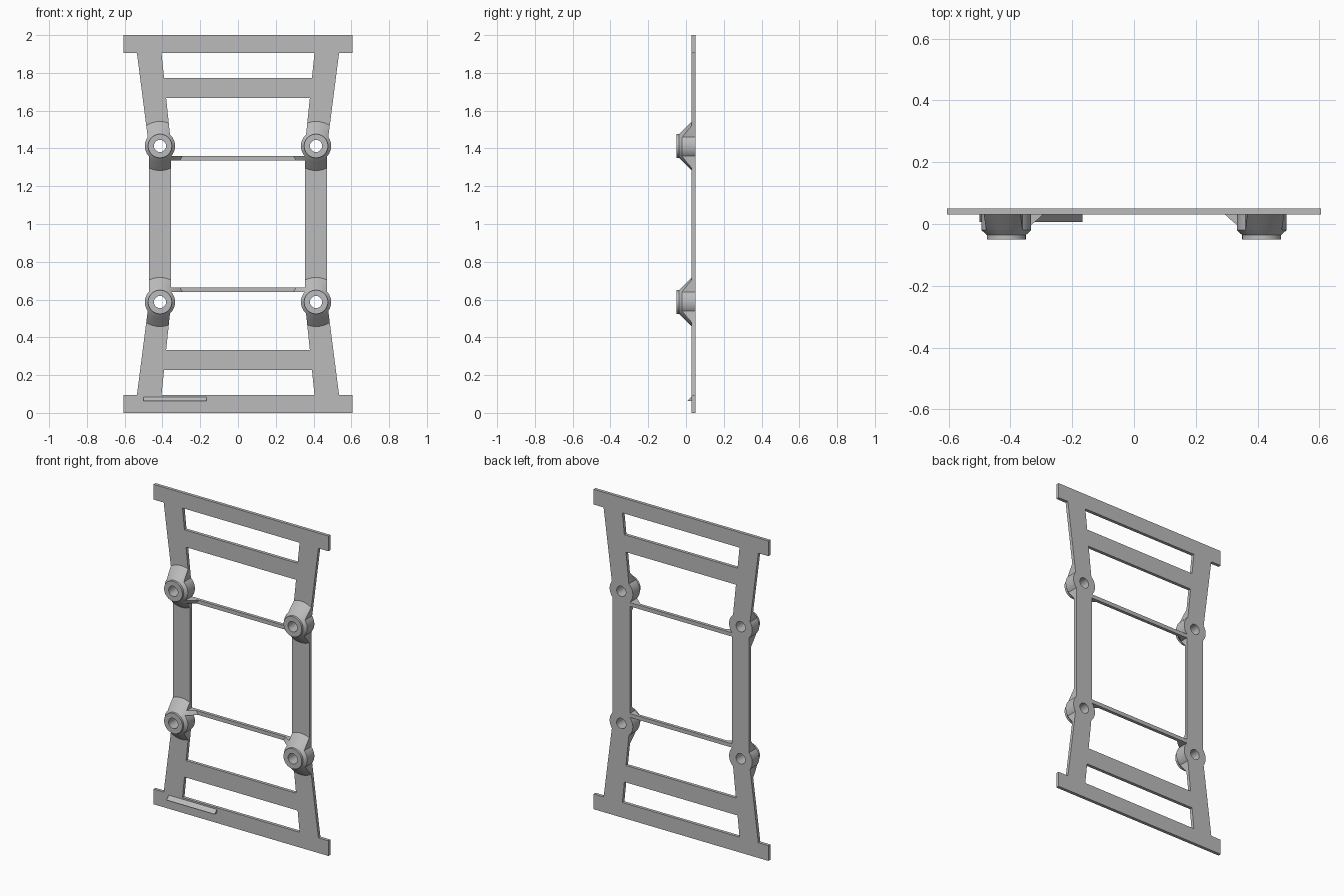
import bpy, bmesh, math

old = bpy.data.objects.get("Cube")
if old:
    bpy.data.objects.remove(old, do_unlink=True)

grey = bpy.data.materials.new("plain_grey")
grey.use_nodes = True
COLOUR = (0.5, 0.5, 0.5, 1)
grey.diffuse_color = COLOUR
grey.node_tree.nodes["Principled BSDF"].inputs["Base Color"].default_value = COLOUR

BACK, FACE = 0.05, 0.03          # plate thickness in y
BOSS_X, BOSS_DZ = 0.413, 0.413   # boss offset from the middle of the frame
CENTRES = [(sx * BOSS_X, 1 + sz * BOSS_DZ) for sx in (-1, 1) for sz in (-1, 1)]
SEGS = 64


def finish(name, bm):
    bmesh.ops.recalc_face_normals(bm, faces=bm.faces)
    me = bpy.data.meshes.new(name)
    bm.to_mesh(me)
    bm.free()
    me.materials.append(grey)
    ob = bpy.data.objects.new(name, me)
    bpy.context.collection.objects.link(ob)
    return ob


def prism(name, outlines, y0=FACE, y1=BACK):
    """Extrude outlines drawn in x, z along y."""
    bm = bmesh.new()
    for pts in outlines:
        a = [bm.verts.new((x, y0, z)) for x, z in pts]
        b = [bm.verts.new((x, y1, z)) for x, z in pts]
        bm.faces.new(a)
        bm.faces.new(b[::-1])
        for i in range(len(a)):
            j = (i + 1) % len(a)
            bm.faces.new((a[i], b[i], b[j], a[j]))
    return finish(name, bm)


def circle(cx, cz, r):
    angles = [math.tau * i / SEGS for i in range(SEGS)]
    return [(cx + r * math.cos(t), cz + r * math.sin(t)) for t in angles]


def rings(name, profile):
    """Spin a closed radius, y profile around every boss centre."""
    bm = bmesh.new()
    for cx, cz in CENTRES:
        loops = [[bm.verts.new((x, y, z)) for x, z in circle(cx, cz, r)]
                 for r, y in profile]
        for k, a in enumerate(loops):
            b = loops[(k + 1) % len(loops)]
            for i in range(SEGS):
                j = (i + 1) % SEGS
                bm.faces.new((a[i], a[j], b[j], b[i]))
    return finish(name, bm)


def boolean(ob, cutter, operation):
    mod = ob.modifiers.new("cut", "BOOLEAN")
    mod.operation, mod.object, mod.solver = operation, cutter, "EXACT"
    bpy.context.view_layer.update()
    deps = bpy.context.evaluated_depsgraph_get()
    me = bpy.data.meshes.new_from_object(ob.evaluated_get(deps))
    ob.modifiers.clear()
    ob.data = me
    bpy.data.objects.remove(cutter, do_unlink=True)


def smooth(ob):
    bpy.ops.object.select_all(action="DESELECT")
    ob.select_set(True)
    bpy.context.view_layer.objects.active = ob
    bpy.ops.object.shade_smooth_by_angle(angle=math.radians(25))


def box(x, z0, z1):
    return [(-x, z0), (x, z0), (x, z1), (-x, z1)]


def inner_edge(z):
    """Half width of the opening between the splayed legs."""
    return 0.354 + (abs(z - 1) - BOSS_DZ) * 0.051 / 0.492


# Legs: straight in the middle, splayed towards both ends
half = [(0.535, 1.905), (0.405, 1.905), (0.354, 1 + BOSS_DZ)]
half += [(x, 2 - z) for x, z in half[::-1]]
leg = half + [(0.472, 1 - BOSS_DZ), (0.472, 1 + BOSS_DZ)]
leg_outlines = [leg, [(-x, z) for x, z in leg]]
legs = prism("legs", leg_outlines)
boolean(legs, prism("leg_holes", [circle(x, z, 0.078) for x, z in CENTRES], 0, 0.1),
        "DIFFERENCE")

# End rails and cross bars
prism("end_rails", [box(0.605, 0, 0.095), box(0.605, 1.905, 2)])
bars = []
for s in (-1, 1):
    za, zb = 1 + s * 0.667, 1 + s * 0.773
    xa, xb = inner_edge(za), inner_edge(zb)
    bars.append([(-xa, za), (xa, za), (xb, zb), (-xb, zb)])
prism("cross_bars", bars)

# Thin tie bars between the bosses
ties = [box(0.356, 1.335, 1.359), box(0.356, 0.641, 0.665)]
prism("tie_bars", ties)

# Bosses with a through hole and a stepped rim
bosses = rings("bosses", [(0.032, BACK), (0.08, BACK), (0.08, -0.02),
                          (0.063, -0.036), (0.063, -0.05), (0.032, -0.05)])
smooth(bosses)

# Conical ramps around the bosses, trimmed to the legs and to the tie bars
for name, outlines in (("leg_ramps", leg_outlines), ("tie_gussets", ties)):
    ramp = rings(name, [(0.07, FACE), (0.13, FACE), (0.08, -0.02), (0.07, -0.02)])
    boolean(ramp, prism("trim", outlines, -0.1, 0.1), "INTERSECT")
    smooth(ramp)

# Small wedge ledge on the lower rail
bm = bmesh.new()
ends = [[bm.verts.new((x, y, z)) for y, z in
         ((FACE, 0.063), (0.007, 0.063), (FACE, 0.085))] for x in (-0.5, -0.167)]
bm.faces.new(ends[0])
bm.faces.new(ends[1])
for i in range(3):
    j = (i + 1) % 3
    bm.faces.new((ends[0][i], ends[0][j], ends[1][j], ends[1][i]))
finish("rail_ledge", bm)
